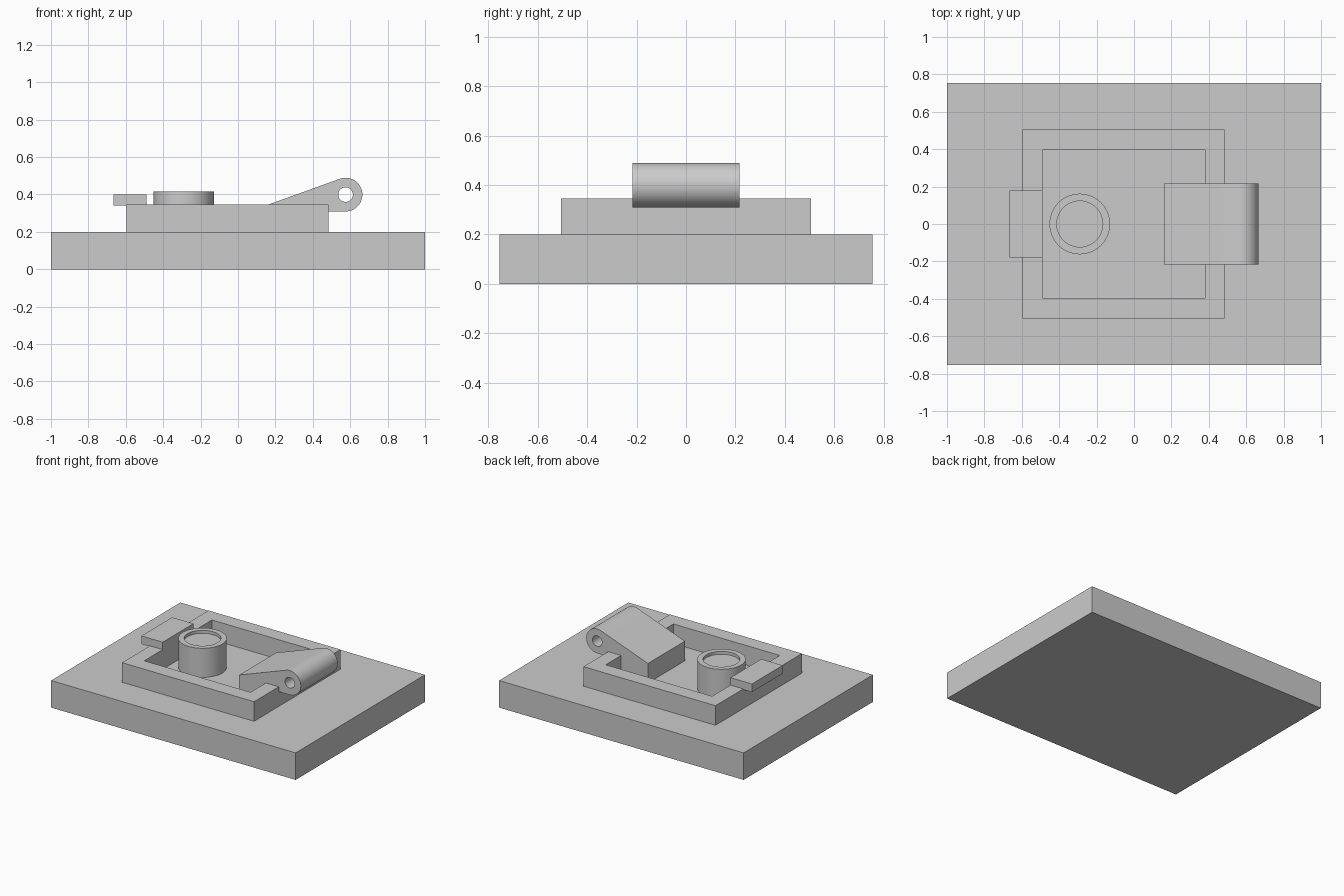
import bpy, bmesh, math
from mathutils import Matrix

if "Cube" in bpy.data.objects:
    bpy.data.objects.remove(bpy.data.objects["Cube"])

grey = bpy.data.materials.new("plain grey")
grey.diffuse_color = (0.6, 0.6, 0.6, 1)
grey.use_nodes = True
grey.node_tree.nodes["Principled BSDF"].inputs["Base Color"].default_value = grey.diffuse_color


def finish(name, mesh):
    """Link a mesh as a named part, smooth on its curved sides only."""
    obj = bpy.data.objects.new(name, mesh)
    bpy.context.collection.objects.link(obj)
    mesh.materials.clear()
    mesh.materials.append(grey)
    bpy.ops.object.select_all(action='DESELECT')
    obj.select_set(True)
    bpy.context.view_layer.objects.active = obj
    bpy.ops.object.shade_smooth_by_angle(angle=math.radians(30))
    return obj


def box(name, x0, x1, y, z0, z1):
    bm = bmesh.new()
    bmesh.ops.create_cube(bm, size=1)
    bmesh.ops.scale(bm, vec=(x1 - x0, 2 * y, z1 - z0), verts=bm.verts)
    bmesh.ops.translate(bm, vec=((x0 + x1) / 2, 0, (z0 + z1) / 2), verts=bm.verts)
    mesh = bpy.data.meshes.new(name)
    bm.to_mesh(mesh)
    bm.free()
    return finish(name, mesh)


def prism(name, loops, half, matrix):
    """Extrude a flat outline (first loop) with holes (other loops)."""
    curve = bpy.data.curves.new(name + "_outline", 'CURVE')
    curve.dimensions = '2D'
    curve.fill_mode = 'BOTH'
    curve.extrude = half
    for pts in loops:
        sp = curve.splines.new('POLY')
        sp.points.add(len(pts) - 1)
        for p, (a, b) in zip(sp.points, pts):
            p.co = (a, b, 0, 1)
        sp.use_cyclic_u = True
    tmp = bpy.data.objects.new(name + "_tmp", curve)
    bpy.context.collection.objects.link(tmp)
    dg = bpy.context.evaluated_depsgraph_get()
    mesh = bpy.data.meshes.new_from_object(tmp.evaluated_get(dg))
    bpy.data.objects.remove(tmp)
    bm = bmesh.new()
    bm.from_mesh(mesh)
    bmesh.ops.remove_doubles(bm, verts=bm.verts, dist=1e-5)
    bmesh.ops.recalc_face_normals(bm, faces=bm.faces)
    bm.transform(matrix)
    bm.to_mesh(mesh)
    bm.free()
    return finish(name, mesh)


def rect(x0, x1, y):
    return [(x0, -y), (x1, -y), (x1, y), (x0, y)]


def arc(cx, cz, r, a0, a1, n):
    return [(cx + r * math.cos(a0 + (a1 - a0) * i / n),
             cz + r * math.sin(a0 + (a1 - a0) * i / n)) for i in range(n + 1)]


# base plate
box("base_plate", -1, 1, 0.755, 0, 0.2)

# raised rectangular frame around an open pocket
prism("frame", [rect(-0.595, 0.485, 0.505), rect(-0.49, 0.38, 0.395)],
      0.0725, Matrix.Translation((0, 0, 0.2725)))

# tab resting on the left wall
box("tab", -0.665, -0.49, 0.18, 0.34, 0.4)

# hinge lever: wedge running tangent into a round knuckle with a pin hole
tip, cx, cz, r = (0.16, 0.345), 0.575, 0.399, 0.09
dx, dz = tip[0] - cx, tip[1] - cz
tangent = math.atan2(dz, dx) % (2 * math.pi) - math.acos(r / math.hypot(dx, dz))
outline = [(0.16, 0.2), (0.43, 0.2), (0.43, cz - r)]
outline += arc(cx, cz, r, -math.pi / 2, tangent, 40) + [tip]
hole = arc(cx, cz, 0.039, 0, 2 * math.pi, 40)[:-1]
prism("hinge_lever", [outline, hole], 0.216, Matrix.Rotation(math.pi / 2, 4, 'X'))

# round post with a shallow dished top, lathed from a half profile
bm = bmesh.new()
profile = [(0, 0.2), (0.162, 0.2), (0.162, 0.415), (0.123, 0.415), (0.123, 0.393), (0, 0.393)]
vs = [bm.verts.new((x, 0, z)) for x, z in profile]
es = [bm.edges.new(pair) for pair in zip(vs, vs[1:])]
bmesh.ops.spin(bm, geom=vs + es, cent=(0, 0, 0), axis=(0, 0, 1),
               angle=2 * math.pi, steps=64)
bmesh.ops.remove_doubles(bm, verts=bm.verts, dist=1e-5)
bmesh.ops.recalc_face_normals(bm, faces=bm.faces)
bmesh.ops.translate(bm, vec=(-0.29, 0, 0), verts=bm.verts)
post = bpy.data.meshes.new("round_post")
bm.to_mesh(post)
bm.free()
finish("round_post", post)
